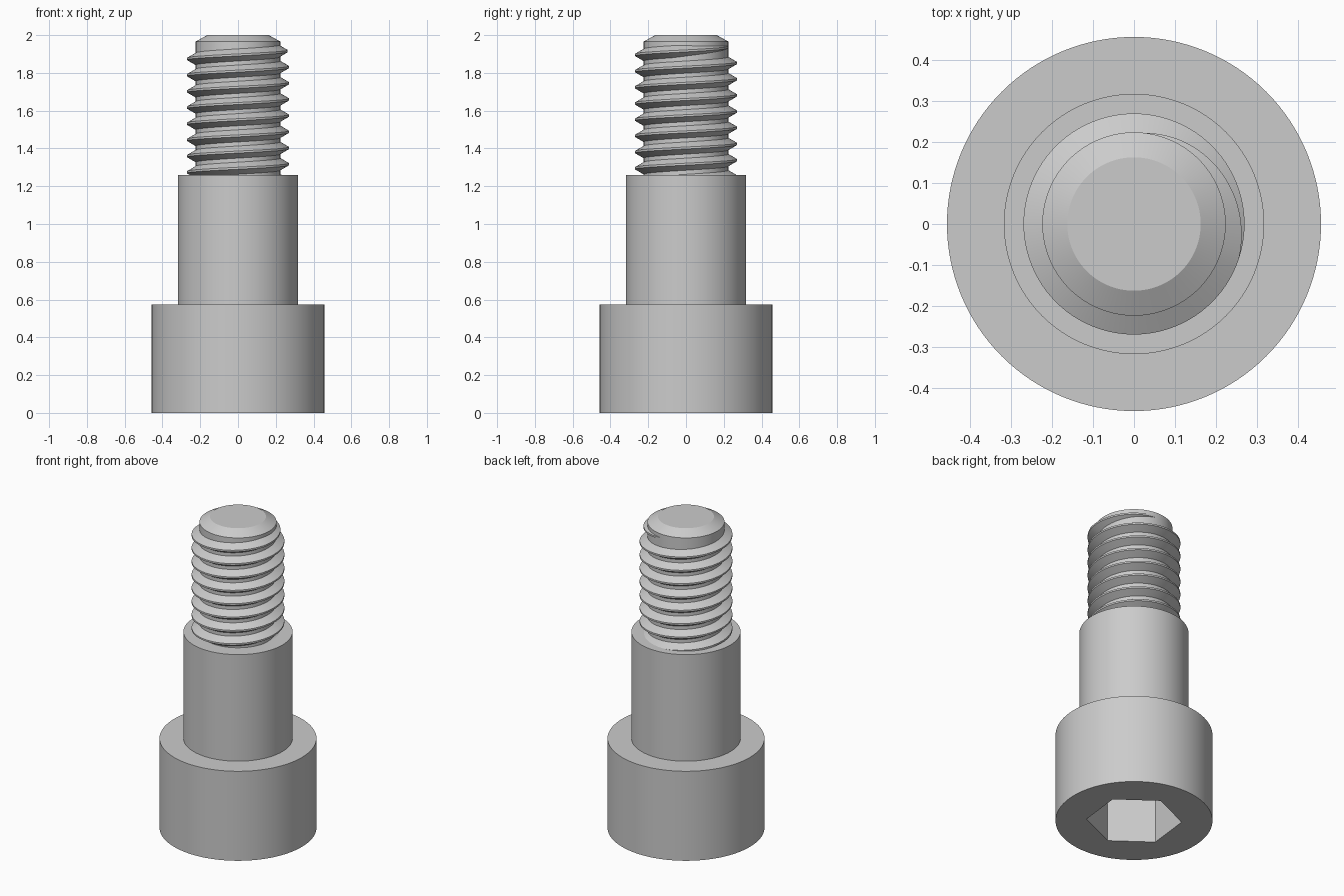
import bpy, bmesh
from math import cos, sin, pi, radians

if "Cube" in bpy.data.objects:
    bpy.data.objects.remove(bpy.data.objects["Cube"])

# Single steel colour
steel = bpy.data.materials.new("steel_grey")
steel.use_nodes = True
COLOUR = (0.6, 0.6, 0.6, 1)
steel.diffuse_color = COLOUR
bsdf = next(n for n in steel.node_tree.nodes if n.type == 'BSDF_PRINCIPLED')
bsdf.inputs["Base Color"].default_value = COLOUR


def sweep(name, rings):
    """Skin a list of equal closed loops of points and cap both ends."""
    bm = bmesh.new()
    loops = [[bm.verts.new(p) for p in ring] for ring in rings]
    n = len(loops[0])
    for a, b in zip(loops, loops[1:]):
        for i in range(n):
            j = (i + 1) % n
            bm.faces.new((a[i], a[j], b[j], b[i]))
    bm.faces.new(loops[0])
    bm.faces.new(loops[-1])
    bmesh.ops.recalc_face_normals(bm, faces=bm.faces)
    mesh = bpy.data.meshes.new(name)
    bm.to_mesh(mesh)
    bm.free()
    mesh.materials.append(steel)
    obj = bpy.data.objects.new(name, mesh)
    bpy.context.collection.objects.link(obj)
    return obj


def lathe(name, profile, sides=128, turn=0.0):
    """Revolve (radius, height) points around z."""
    angles = [turn + 2 * pi * i / sides for i in range(sides)]
    return sweep(name, [[(r * cos(a), r * sin(a), z) for a in angles]
                        for r, z in profile])


def activate(obj):
    bpy.ops.object.select_all(action='DESELECT')
    obj.select_set(True)
    bpy.context.view_layer.objects.active = obj


HEAD_TOP, SHOULDER_TOP = 0.575, 1.26
CREST_R, ROOT_R, PITCH = 0.27, 0.224, 0.0857

# Cylindrical head with a hexagonal socket sunk into its underside
head = lathe("head", [(0.457, 0), (0.457, HEAD_TOP)])
socket = lathe("socket_cutter", [(0.278, -0.1), (0.278, 0.34)],
               sides=6, turn=radians(23.5))
cut = head.modifiers.new("socket", 'BOOLEAN')
cut.operation = 'DIFFERENCE'
cut.solver = 'EXACT'
cut.object = socket
activate(head)
bpy.ops.object.modifier_apply(modifier=cut.name)
bpy.data.objects.remove(socket)

# Plain shoulder, thread core and chamfered tip
shank = lathe("shank", [(0.318, HEAD_TOP), (0.318, SHOULDER_TOP),
                        (ROOT_R, SHOULDER_TOP), (ROOT_R, 1.966), (0.163, 2.0)])

# Right-handed thread ridge that sinks into the core at its upper end
END_Z, TURNS, FADE, STEPS = 1.938, 8.3, 0.3, 96
SINK = 0.003
crest_half = PITCH / 16
root_half = PITCH * 3 / 8 + SINK * 0.577
rings = []
for k in range(int(TURNS * STEPS), -1, -1):
    back = k / STEPS
    angle = pi / 2 - 2 * pi * back
    z = END_Z - PITCH * back
    drop = max(0, 1 - back / FADE) * (CREST_R - ROOT_R + SINK)
    section = [(ROOT_R - SINK, -root_half), (CREST_R, -crest_half),
               (CREST_R, crest_half), (ROOT_R - SINK, root_half)]
    rings.append([((r - drop) * cos(angle), (r - drop) * sin(angle), z + h)
                  for r, h in section])
thread = sweep("thread", rings)

# Smooth round walls, crisp edges
for part in (head, shank, thread):
    activate(part)
    bpy.ops.object.shade_smooth_by_angle(angle=radians(25))
